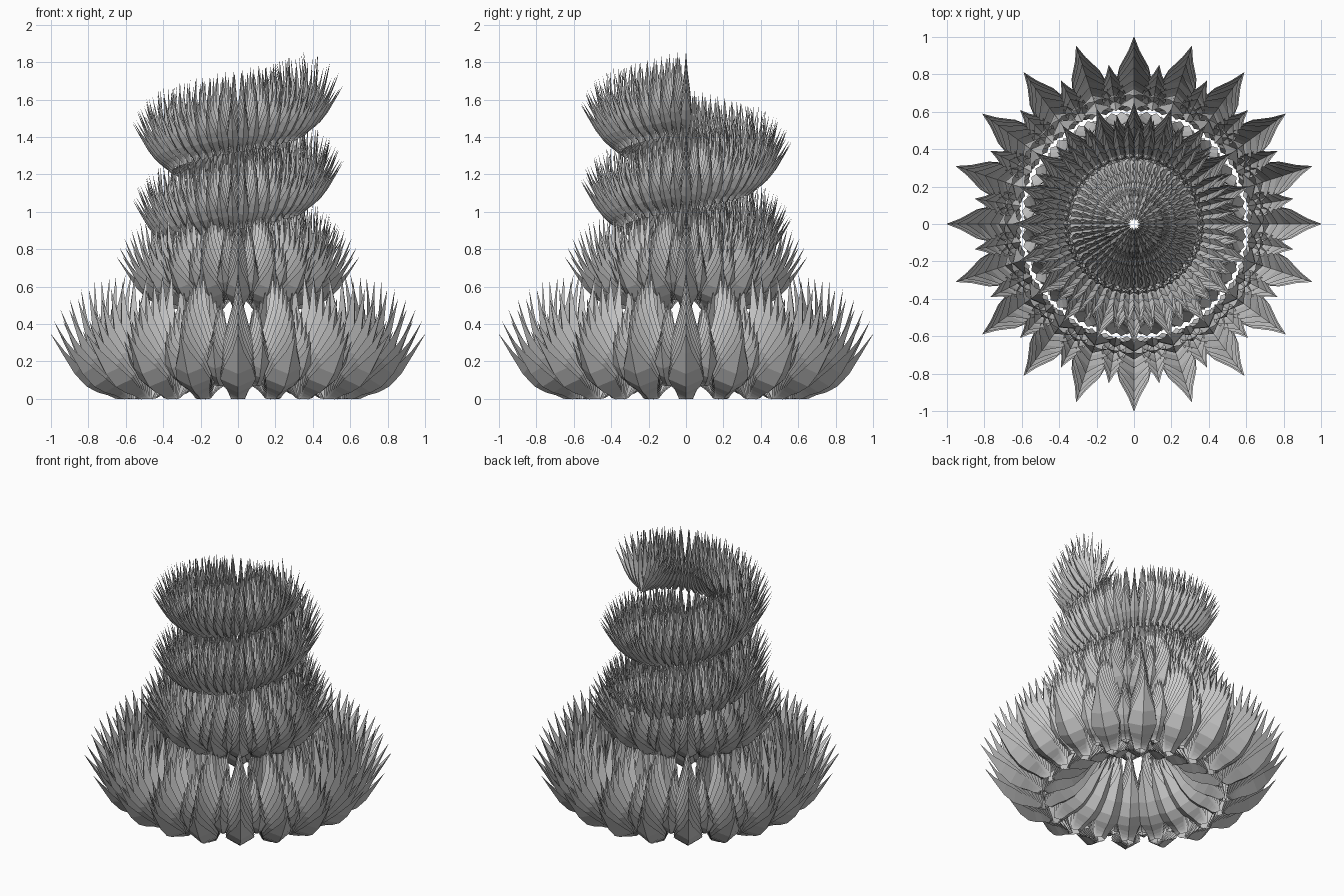
import bpy, bmesh, math
from mathutils import Vector

if "Cube" in bpy.data.objects:
    bpy.data.objects.remove(bpy.data.objects["Cube"])

UP = Vector((0, 0, 1))


def leaf(bm, p, rad, tan, tilt, length, width, bulge):
    """Pointed, V-creased blade that leans in or out of the ring by tilt."""
    d = (rad * math.sin(tilt) + UP * math.cos(tilt)).normalized()
    n = tan.cross(d).normalized()
    if n.dot(rad) * (1 if tilt >= 0 else -1) < 0:
        n = -n
    rows = []
    for s, k in ((0, .4), (.14, .8), (.28, 1), (.48, .82), (.74, .32)):
        c = p + d * (length * s) + n * (length * bulge * s * (1 - s))
        h = tan * (width * k / 2)
        crease = n * (width * k * .3)
        rows.append([bm.verts.new(v) for v in (c - h, c + crease, c + h)])
    tip = bm.verts.new(p + d * length)
    for a, b in zip(rows, rows[1:]):
        for i in (0, 1):
            bm.faces.new((a[i], a[i + 1], b[i + 1], b[i]))
    for i in (0, 1):
        bm.faces.new((rows[-1][i], rows[-1][i + 1], tip))


def fan(bm, ang, R, z, scale, width, top, count, spread, bulge):
    """Fan of blades leaning from inside the ring to outside it."""
    rad = Vector((math.cos(ang), math.sin(ang), 0))
    tan = Vector((-rad.y, rad.x, 0))
    for j in range(count):
        f = 2 * j / (count - 1) - 1
        p = rad * (R + f * spread * scale)
        p.z = z + .03 * f * f * scale
        L = (.67 - .20 * abs(f) ** 1.6) * scale
        leaf(bm, p, rad, tan, math.radians(top * f), L, width, bulge)


def finish(bm, name):
    me = bpy.data.meshes.new(name)
    bm.to_mesh(me)
    bm.free()
    ob = bpy.data.objects.new(name, me)
    bpy.context.collection.objects.link(ob)


STEP = math.tau / 20

# wide bottom ring: twenty broad fans with smaller fans tucked between them
bm = bmesh.new()
for i in range(20):
    fan(bm, i * STEP, .60, 0, 1, .19, 47, 15, .06, .2)
    fan(bm, (i + .5) * STEP, .61, .07, .66, .13, 45, 11, .05, .2)
finish(bm, "base_leaf_ring")

# smaller middle ring
bm = bmesh.new()
for i in range(20):
    fan(bm, i * STEP, .335, .48, .8, .13, 47, 15, .05, .2)
    fan(bm, (i + .5) * STEP, .36, .53, .6, .09, 45, 11, .05, .2)
finish(bm, "middle_leaf_ring")

# rising spiral of leaf fans, ending on the right side
bm = bmesh.new()
per_turn, turns = 50, 2
for i in range(per_turn * turns + 1):
    t = i / per_turn
    fan(bm, math.tau * t, .35, .60 + .41 * t, .66, .06, 39, 9, .03, .14)
finish(bm, "spiral_leaf_band")
